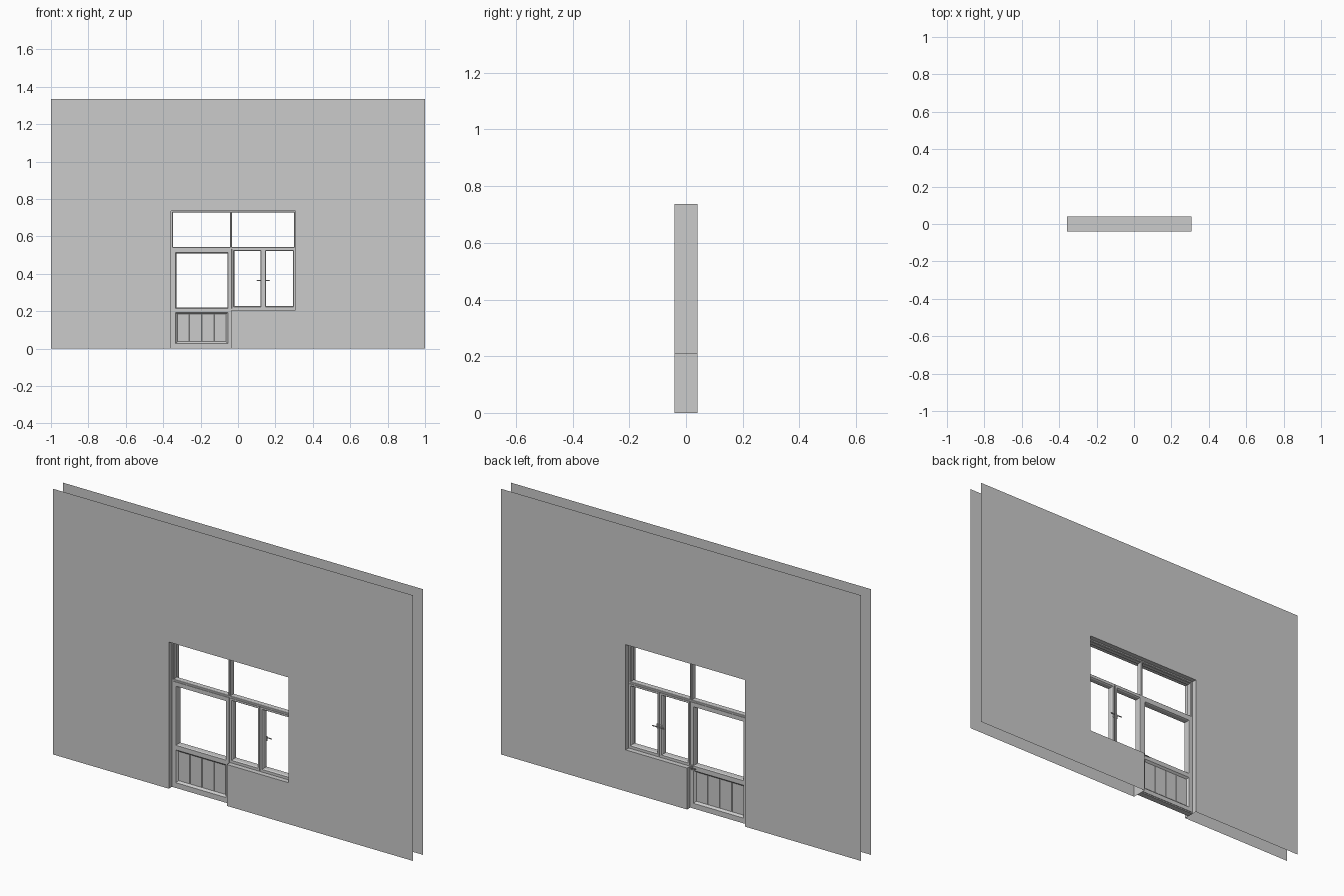
import bpy, bmesh
from mathutils import Vector

if "Cube" in bpy.data.objects:
    bpy.data.objects.remove(bpy.data.objects["Cube"])


def finish(name, bm, bevel=0):
    bmesh.ops.recalc_face_normals(bm, faces=bm.faces)
    me = bpy.data.meshes.new(name)
    bm.to_mesh(me)
    bm.free()
    ob = bpy.data.objects.new(name, me)
    bpy.context.collection.objects.link(ob)
    if bevel:
        m = ob.modifiers.new("bevel", 'BEVEL')
        m.width = bevel
        m.segments = 1
    return ob


def box(name, x, y, z, bevel=0):
    """Box from (min, max) pairs."""
    bm = bmesh.new()
    bmesh.ops.create_cube(bm, size=1)
    for v in bm.verts:
        v.co = [a[0] + (c + 0.5) * (a[1] - a[0]) for c, a in zip(v.co, (x, y, z))]
    return finish(name, bm, bevel)


def sweep(name, path, profile, closed=True):
    """Mitre a (inset, y) profile around a right-angled counter-clockwise xz outline."""
    bm = bmesh.new()
    n, m = len(path), len(profile)
    rings = []
    for i in range(n):
        p = Vector(path[i])
        d0 = (p - Vector(path[i - 1])).normalized()
        d1 = (Vector(path[(i + 1) % n]) - p).normalized()
        off = Vector((-d0.y - d1.y, d0.x + d1.x))
        rings.append([bm.verts.new((p.x + off.x * s, y, p.y + off.y * s)) for s, y in profile])
    for i in range(n):
        a, b = rings[i], rings[(i + 1) % n]
        for j in range(m if closed else m - 1):
            k = (j + 1) % m
            bm.faces.new((a[j], b[j], b[k], a[k]))
    return finish(name, bm)


def rect(x0, x1, z0, z1):
    return [(x0, z0), (x1, z0), (x1, z1), (x0, z1)]


# Main dimensions
L, R, M, TOP, SILL = -0.357, 0.308, -0.034, 0.737, 0.208
H, D = 0.04, 0.015
opening = [(L, 0), (M, 0), (M, SILL), (R, SILL), (R, TOP), (L, TOP)]

# Two wall skins around the L-shaped opening
outline = [(-1, 0), (L, 0), (L, TOP), (R, TOP), (R, SILL), (M, SILL), (M, 0),
           (1, 0), (1, 1.335), (-1, 1.335)]
for name, y in (("wall_front", -H), ("wall_back", H)):
    bm = bmesh.new()
    bm.faces.new([bm.verts.new((x, y, z)) for x, z in outline])
    finish(name, bm)

# Reveal joining the skins, open under the doorway
bm = bmesh.new()
edge = opening[1:] + opening[:1]
pairs = [[bm.verts.new((x, y, z)) for y in (-H, H)] for x, z in edge]
for a, b in zip(pairs, pairs[1:]):
    bm.faces.new((a[0], b[0], b[1], a[1]))
finish("opening_reveal", bm)

# Fixed outer frame, mullion and transom
sweep("outer_frame", opening, [(0, -D), (0.006, -D), (0.009, -D + 0.004),
                              (0.009, D - 0.004), (0.006, D), (0, D)])
box("mullion", (-0.042, -0.033), (-D, D), (SILL, TOP - 0.005), 0.0015)
box("transom", (L + 0.005, R - 0.005), (-D, D), (0.532, 0.543), 0.0015)

# Window sashes with bevelled glazing edges
S = 0.018
sash_profile = [(0, -S), (0.009, -S), (0.013, -S + 0.006), (0.013, S - 0.006), (0.009, S), (0, S)]
for name, x0, x1 in (("left", -0.033, 0.132), ("right", 0.138, 0.306)):
    sweep(name + "_sash", rect(x0, x1, 0.214, 0.534), sash_profile)
box("meeting_strip", (0.131, 0.139), (-0.013, 0.013), (0.216, 0.532))

# Door leaf: stiles and rails
for name, x, z in (("left_stile", (-0.352, -0.333), (0.006, 0.534)),
                   ("right_stile", (-0.054, -0.037), (0.006, 0.534)),
                   ("top_rail", (-0.333, -0.054), (0.513, 0.534)),
                   ("middle_rail", (-0.333, -0.054), (0.193, 0.216)),
                   ("bottom_rail", (-0.333, -0.054), (0.006, 0.028))):
    box("door_" + name, x, (-S, S), z)

# Sloped beads around the door glazing and lower panel
sweep("door_glazing_bead", rect(-0.333, -0.054, 0.216, 0.513),
      [(0, -S), (0.003, -S + 0.006), (0.003, S - 0.006), (0, S)])
sweep("door_panel_bead", rect(-0.333, -0.054, 0.028, 0.193),
      [(0, -S), (0.009, -0.008), (0.009, 0.008), (0, S)])

# Four vertical planks in the lower panel
w = 0.067
for i in range(4):
    x = -0.328 + i * w
    box(f"door_plank_{i + 1}", (x, x + w), (-0.008, 0.008), (0.03, 0.191), 0.002)

# Handles on the inner side
for name, x, end, z in (("left_sash", 0.124, 0.102, 0.364),
                        ("right_sash", 0.146, 0.168, 0.364),
                        ("door", -0.047, -0.072, 0.207)):
    box(name + "_handle_plate", (x - 0.004, x + 0.004), (S - 0.002, S + 0.003), (z - 0.012, z + 0.012), 0.001)
    box(name + "_handle_neck", (x - 0.002, x + 0.002), (S, S + 0.01), (z - 0.002, z + 0.002))
    lo, hi = sorted((x, end))
    box(name + "_handle_lever", (lo - 0.002, hi + 0.002), (S + 0.008, S + 0.012), (z - 0.0025, z + 0.0025), 0.001)
